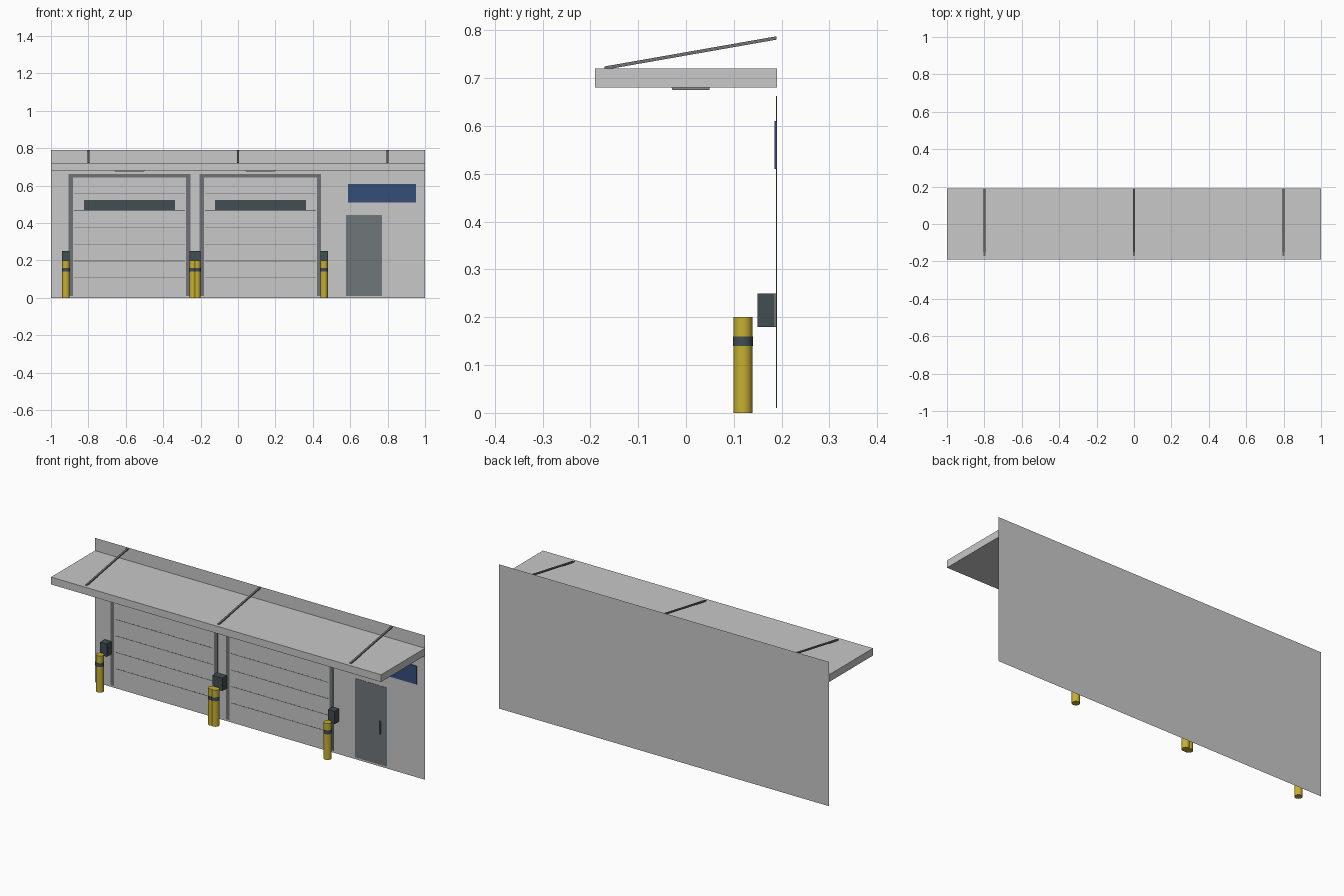
import bpy
import bmesh
from mathutils import Vector

cube = bpy.data.objects.get("Cube")
if cube:
    bpy.data.objects.remove(cube, do_unlink=True)


def material(name, rgb):
    m = bpy.data.materials.new(name)
    m.use_nodes = True
    m.diffuse_color = (*rgb, 1)
    m.node_tree.nodes["Principled BSDF"].inputs["Base Color"].default_value = (*rgb, 1)
    return m


WALL = material("light concrete grey", (0.57, 0.58, 0.57))
STEEL = material("steel grey", (0.165, 0.17, 0.18))
DOOR = material("slate door grey", (0.16, 0.18, 0.19))
DARK = material("dark slate", (0.055, 0.074, 0.08))
BLUE = material("sign blue", (0.036, 0.074, 0.19))
YELLOW = material("safety yellow", (0.57, 0.43, 0.032))

BACK = 0.19  # wall plane


def finish(name, bm, mat):
    me = bpy.data.meshes.new(name)
    bm.to_mesh(me)
    bm.free()
    me.materials.append(mat)
    ob = bpy.data.objects.new(name, me)
    bpy.context.collection.objects.link(ob)
    return ob


def box(name, mat, x, y, z, taper=1.0):
    """Box from (min, max) ranges; taper narrows the underside."""
    bm = bmesh.new()
    bmesh.ops.create_cube(bm, size=1)
    mid = [sum(r) / 2 for r in (x, y, z)]
    size = [r[1] - r[0] for r in (x, y, z)]
    for v in bm.verts:
        k = taper if v.co.z < 0 else 1.0
        v.co = Vector((mid[0] + v.co.x * size[0] * k,
                       mid[1] + v.co.y * size[1] * k,
                       mid[2] + v.co.z * size[2]))
    return finish(name, bm, mat)


def plate(name, mat, x, z, thick=0.001):
    return box(name, mat, x, (BACK - thick, BACK - 0.0002), z)


def cylinder(name, mat, x, y, radius, z):
    bm = bmesh.new()
    bmesh.ops.create_cone(bm, cap_ends=True, segments=24, radius1=radius,
                          radius2=radius, depth=z[1] - z[0])
    bmesh.ops.translate(bm, verts=bm.verts, vec=(x, y, sum(z) / 2))
    for f in bm.faces:
        f.smooth = len(f.verts) == 4
    return finish(name, bm, mat)


# Rear wall: a single sheet facing forward
bm = bmesh.new()
bm.faces.new([bm.verts.new(p) for p in
              ((-1, BACK, 0), (1, BACK, 0), (1, BACK, 0.79), (-1, BACK, 0.79))])
finish("rear_wall", bm, WALL)

# Canopy and its sloping tie rods
box("canopy", WALL, (-1, 1), (-BACK, BACK), (0.68, 0.72))
for i, x in enumerate((-0.8, 0, 0.8)):
    bm = bmesh.new()
    bmesh.ops.create_cube(bm, size=1)
    for v in bm.verts:
        back = v.co.y > 0
        v.co = Vector((x + v.co.x * 0.01,
                       BACK - 0.001 if back else -0.17,
                       (0.784 if back else 0.721) + v.co.z * 0.007))
    finish(f"tie_rod_{i + 1}", bm, STEEL)

# Two loading bays
for bay, cx in (("right", -0.58), ("left", 0.12)):
    plate(f"{bay}_shutter", WALL, (cx - 0.303, cx + 0.303), (0.01, 0.643), 0.0006)
    for i in range(6):
        z = 0.107 + i * 0.09
        plate(f"{bay}_shutter_seam_{i + 1}", STEEL,
              (cx - 0.296, cx + 0.296), (z - 0.002, z + 0.002))
    plate(f"{bay}_shutter_window", DARK, (cx - 0.243, cx + 0.243), (0.47, 0.524), 0.0014)
    plate(f"{bay}_frame_top", STEEL, (cx - 0.325, cx + 0.325), (0.643, 0.663), 0.0015)
    box(f"{bay}_canopy_light", WALL, (cx - 0.08, cx + 0.08), (-0.03, 0.05),
        (0.675, 0.68), 0.96)
    for tag, s in (("inner", 1), ("outer", -1)):
        jamb = sorted((cx + s * 0.303, cx + s * 0.325))
        plate(f"{bay}_{tag}_jamb", STEEL, jamb, (0.01, 0.643), 0.0015)
        # Bollard with dark band, and the buffer box behind it
        bx = cx + s * 0.34
        cylinder(f"{bay}_{tag}_bollard", YELLOW, bx, 0.119, 0.02, (0, 0.2))
        cylinder(f"{bay}_{tag}_bollard_band", DARK, bx, 0.119, 0.0212, (0.14, 0.16))
        box(f"{bay}_{tag}_buffer", DARK, (bx - 0.02, bx + 0.02),
            (0.15, BACK - 0.0005), (0.18, 0.25))

# Staff door, handle and blank sign
plate("staff_door", DOOR, (0.578, 0.77), (0.01, 0.443), 0.0015)
box("staff_door_handle", DOOR, (0.726, 0.734), (0.182, BACK - 0.0005), (0.18, 0.25))
plate("blue_sign", BLUE, (0.588, 0.952), (0.51, 0.61), 0.005)
